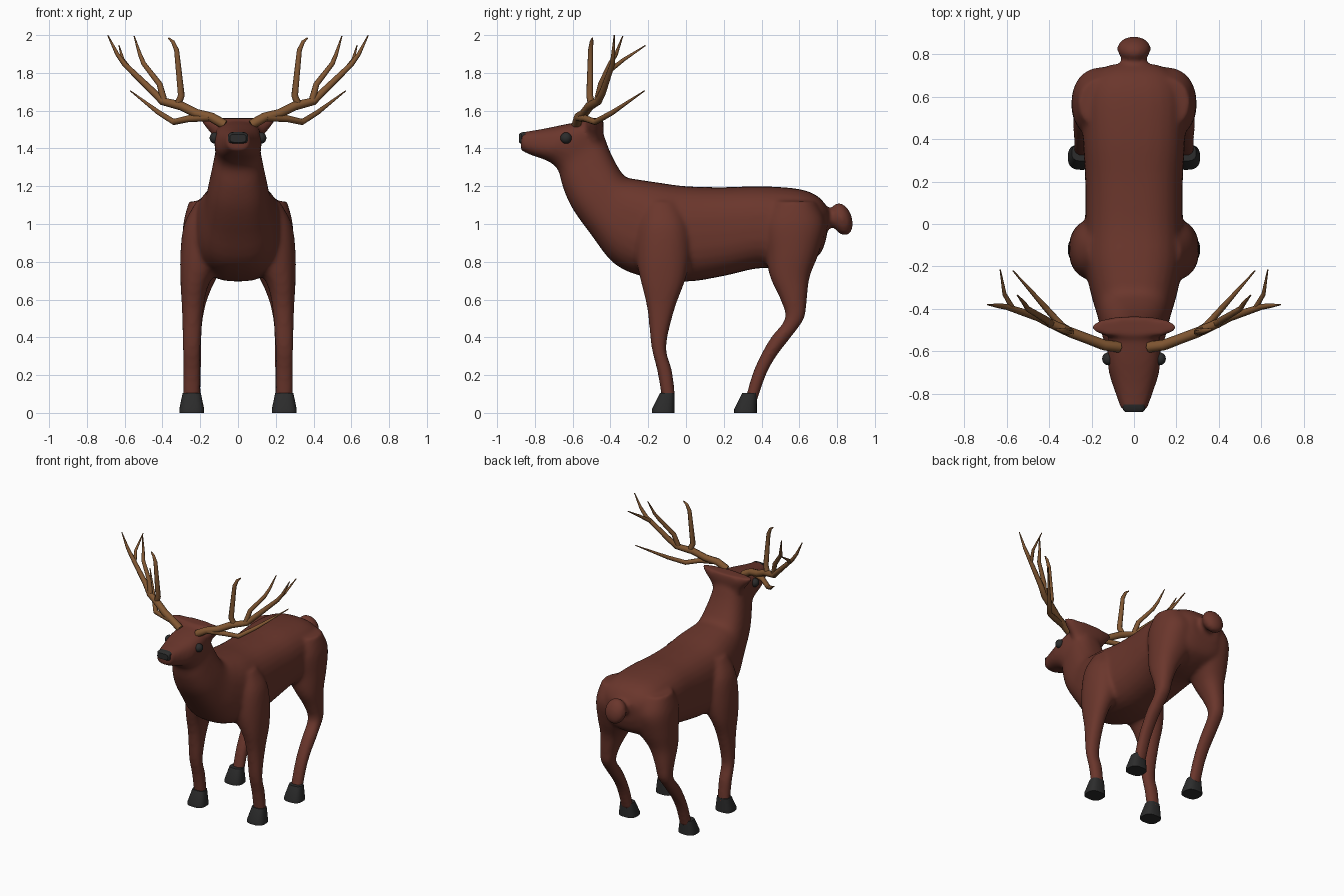
import bpy, bmesh, math
from mathutils import Vector, Matrix


def material(name, rgb):
    m = bpy.data.materials.new(name)
    m.diffuse_color = (*rgb, 1)
    return m


HIDE = material("hide", (0.145, 0.037, 0.025))
DARK = material("dark", (0.025, 0.025, 0.025))
HORN = material("horn", (0.22, 0.095, 0.032))


def catmull(a, b, c, d, t):
    return [0.5 * (2*q + (r-p)*t + (2*p-5*q+4*r-s)*t*t + (3*q-p-3*r+s)*t**3)
            for p, q, r, s in zip(a, b, c, d)]


def loft(bm, rings, power=2.3, steps=4, side=1, n=28):
    """Each ring: x centre, half width, then two opposite (y, z) edge points."""
    fine = []
    for i in range(len(rings) - 1):
        a, d = rings[max(i-1, 0)], rings[min(i+2, len(rings)-1)]
        fine += [catmull(a, rings[i], rings[i+1], d, k/steps) for k in range(steps)]
    fine.append(rings[-1])
    loops = []
    for x, w, y0, z0, y1, z1 in fine:
        loop = []
        for k in range(n):
            t = 2*math.pi*k/n
            c, s = [math.copysign(abs(f(t))**(2/power), f(t)) for f in (math.cos, math.sin)]
            loop.append(bm.verts.new((side*(x + w*c), (y0+y1)/2 + s*(y0-y1)/2,
                                      (z0+z1)/2 + s*(z0-z1)/2)))
        loops.append(loop)
    for a, b in zip(loops, loops[1:]):
        for k in range(n):
            bm.faces.new((a[k], a[(k+1) % n], b[(k+1) % n], b[k]))
    bm.faces.new(loops[0])
    bm.faces.new(loops[-1])


def finish(bm, name, mat, angle=None):
    bmesh.ops.recalc_face_normals(bm, faces=bm.faces[:])
    me = bpy.data.meshes.new(name)
    bm.to_mesh(me)
    bm.free()
    me.materials.append(mat)
    me.shade_smooth()
    if angle:
        me.set_sharp_from_angle(angle=math.radians(angle))
    ob = bpy.data.objects.new(name, me)
    bpy.context.collection.objects.link(ob)
    return ob


def ball(bm, loc, radii, tilt=0):
    m = Matrix.Translation(loc) @ Matrix.Rotation(tilt, 4, 'X') @ Matrix.Diagonal((*radii, 1))
    bmesh.ops.create_uvsphere(bm, u_segments=24, v_segments=16, radius=1, matrix=m)


# Trunk, neck and head: half width, top point, bottom point
trunk = [
    (.11, .755, 1.08, .745, .93), (.20, .70, 1.145, .70, .83), (.245, .60, 1.185, .56, .77),
    (.24, .40, 1.20, .38, .765), (.23, .20, 1.195, .20, .725), (.23, 0, 1.20, 0, .695),
    (.23, -.15, 1.22, -.22, .72), (.205, -.25, 1.235, -.38, .79), (.175, -.32, 1.25, -.50, .94),
    (.155, -.365, 1.31, -.60, 1.08), (.135, -.405, 1.39, -.65, 1.19),
    (.12, -.435, 1.47, -.675, 1.28), (.125, -.475, 1.545, -.71, 1.32),
    (.12, -.60, 1.535, -.76, 1.345), (.09, -.75, 1.505, -.82, 1.365),
    (.06, -.875, 1.485, -.875, 1.39)]
# Legs: height, x centre, half width, front y, back y
front = [
    (1.12, .12, .10, -.22, -.04), (1.0, .14, .145, -.26, .02), (.85, .165, .14, -.27, .03),
    (.70, .225, .08, -.24, -.005), (.55, .24, .057, -.205, -.06), (.35, .245, .048, -.183, -.105),
    (.22, .245, .046, -.152, -.073), (.06, .245, .045, -.125, -.055)]
hind = [
    (1.12, .12, .14, .45, .69), (1.0, .14, .15, .40, .74), (.85, .16, .135, .42, .705),
    (.72, .20, .09, .445, .655), (.60, .225, .062, .50, .64), (.50, .235, .05, .525, .625),
    (.40, .24, .047, .45, .555), (.30, .24, .046, .393, .478), (.20, .24, .045, .35, .423),
    (.06, .24, .045, .31, .375)]

body = bmesh.new()
loft(body, [(0, *r) for r in trunk], 2.6)
for side in (-1, 1):
    for leg in (front, hind):
        loft(body, [(x, w, y0, z, y1, z) for z, x, w, y0, y1 in leg], side=side)
# Flared crown that carries the ears
loft(body, [(0, w, y0, z, y1, z) for z, w, y0, y1 in
            ((1.38, .10, -.55, -.44), (1.46, .13, -.54, -.44),
             (1.52, .18, -.54, -.435), (1.56, .205, -.53, -.44))])
# Round tail on a short neck
ball(body, (0, .825, 1.025), (.08, .055, .09), math.radians(18))
ball(body, (0, .765, 1.03), (.06, .06, .05))
deer = finish(body, "body", HIDE)
rm = deer.modifiers.new("merge", 'REMESH')
rm.mode = 'VOXEL'
rm.voxel_size = 0.013
rm.use_smooth_shade = True
sm = deer.modifiers.new("blend", 'SMOOTH')
sm.factor = 0.5
sm.iterations = 10

# Hooves
for side, label in ((-1, "left"), (1, "right")):
    for pos, y in (("front", -.06), ("hind", .375)):
        bm = bmesh.new()
        loft(bm, [(.245, .048, y-.078, .105, y, .105), (.245, .066, y-.12, .02, y, .02),
                  (.245, .066, y-.12, 0, y, 0)], 2.8, 1, side)
        finish(bm, f"{pos}_hoof_{label}", DARK, 40)

# Eyes
for side, label in ((-1, "left"), (1, "right")):
    bm = bmesh.new()
    ball(bm, (side*.122, -.635, 1.455), (.028, .03, .03))
    finish(bm, f"eye_{label}", DARK)

# Nose
bm = bmesh.new()
loft(bm, [(0, .05, -.85, 1.488, -.85, 1.43), (0, .053, -.872, 1.485, -.872, 1.425),
          (0, .042, -.885, 1.475, -.885, 1.432)], 4, 1)
finish(bm, "nose", DARK, 40)

# Antlers: each branch is a path of x, y, z, radius
branches = [
    [(.07, -.58, 1.525, .026), (.14, -.57, 1.565, .025), (.22, -.54, 1.585, .024),
     (.30, -.51, 1.625, .024), (.40, -.465, 1.65, .021), (.45, -.44, 1.70, .019),
     (.60, -.39, 1.845, .014), (.64, -.385, 1.90, .011), (.69, -.38, 2.0, .003)],
    [(.15, -.57, 1.565, .022), (.26, -.53, 1.558, .018), (.34, -.48, 1.54, .017),
     (.42, -.39, 1.59, .014), (.57, -.22, 1.705, .003)],
    [(.32, -.50, 1.63, .02), (.30, -.51, 1.68, .019), (.325, -.505, 1.92, .014),
     (.345, -.50, 1.965, .01), (.368, -.495, 1.985, .004)],
    [(.39, -.47, 1.645, .019), (.415, -.45, 1.74, .016), (.50, -.40, 1.85, .013),
     (.52, -.37, 1.90, .01), (.55, -.335, 1.995, .003)],
    [(.57, -.40, 1.815, .013), (.61, -.33, 1.87, .01), (.63, -.215, 1.945, .003)]]
for side, label in ((-1, "left"), (1, "right")):
    cu = bpy.data.curves.new("antler_" + label, 'CURVE')
    cu.dimensions = '3D'
    cu.bevel_depth = 1
    cu.bevel_resolution = 2
    cu.use_fill_caps = True
    cu.materials.append(HORN)
    for path in branches:
        sp = cu.splines.new('POLY')
        sp.points.add(len(path) - 1)
        for p, (x, y, z, r) in zip(sp.points, path):
            p.co = (side*x, y, z, 1)
            p.radius = r
        sp.use_smooth = True
    bpy.context.collection.objects.link(bpy.data.objects.new("antler_" + label, cu))
